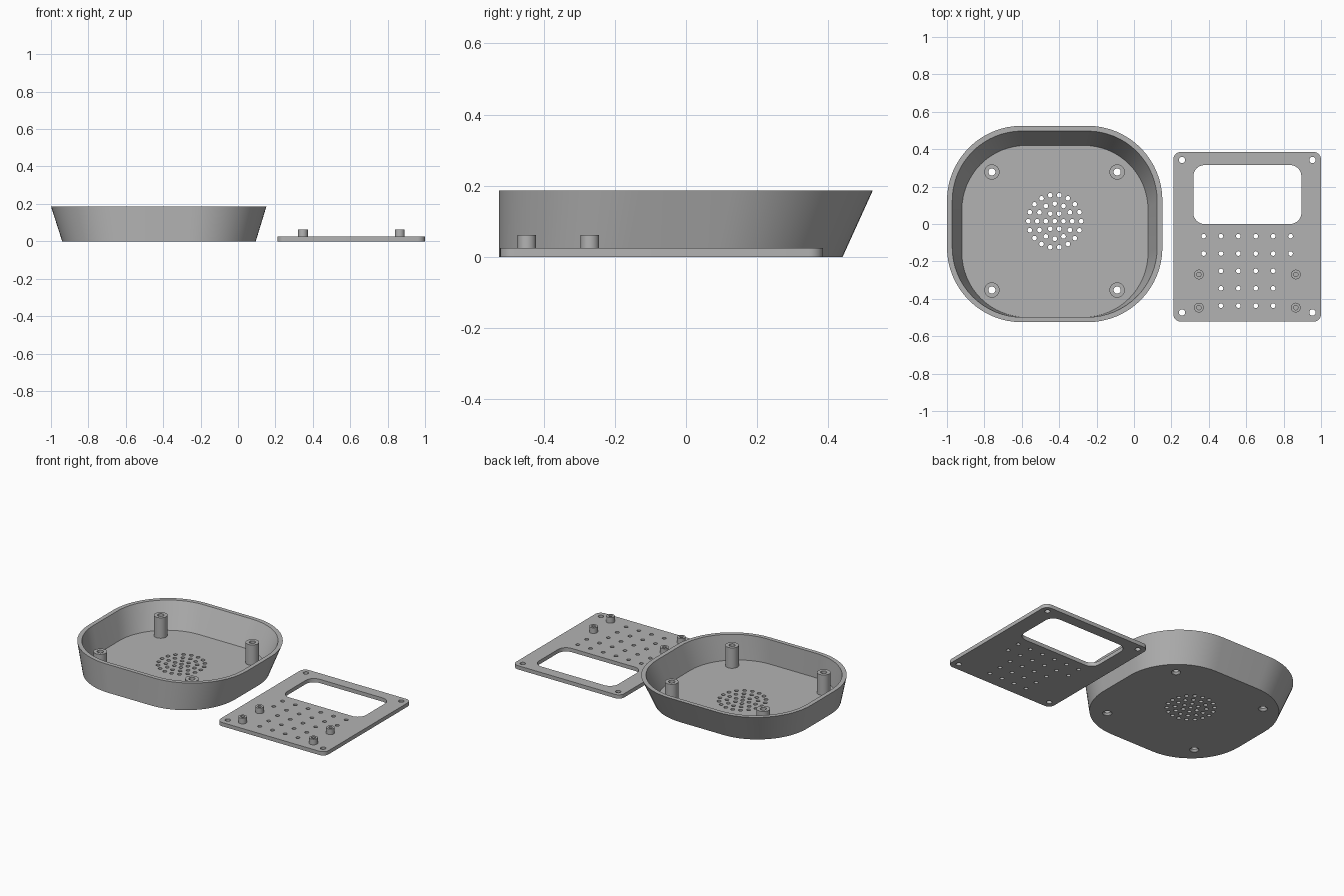
import bpy, bmesh
from math import sin, cos, pi, radians

cube = bpy.data.objects.get("Cube")
if cube:
    bpy.data.objects.remove(cube, do_unlink=True)

grey = bpy.data.materials.new("light grey plastic")
grey.use_nodes = True
COLOUR = (0.45, 0.45, 0.45, 1)
grey.diffuse_color = COLOUR
grey.node_tree.nodes["Principled BSDF"].inputs["Base Color"].default_value = COLOUR


def circle(x, y, r, z, n=24):
    return [(x + r * cos(2 * pi * i / n), y + r * sin(2 * pi * i / n), z) for i in range(n)]


def rounded(x0, x1, y0, y1, r, z, n=16):
    """Rounded rectangle outline, counter-clockwise from the right side."""
    centres = [(x1 - r, y1 - r), (x0 + r, y1 - r), (x0 + r, y0 + r), (x1 - r, y0 + r)]
    pts = []
    for k, (cx, cy) in enumerate(centres):
        for i in range(n + 1):
            a = (k + i / n) * pi / 2
            pts.append((cx + r * cos(a), cy + r * sin(a), z))
    return pts


def loft(bm, loops, ring=False):
    """Skin successive outlines; cap the ends, or close them into a ring."""
    rows = [[bm.verts.new(p) for p in loop] for loop in loops]
    pairs = list(zip(rows, rows[1:]))
    if ring:
        pairs.append((rows[-1], rows[0]))
    else:
        bm.faces.new(rows[0][::-1])
        bm.faces.new(rows[-1])
    for a, b in pairs:
        for i in range(len(a)):
            j = (i + 1) % len(a)
            bm.faces.new((a[i], a[j], b[j], b[i]))


def finish(name, bm):
    bmesh.ops.recalc_face_normals(bm, faces=bm.faces)
    mesh = bpy.data.meshes.new(name)
    bm.to_mesh(mesh)
    bm.free()
    mesh.materials.append(grey)
    obj = bpy.data.objects.new(name, mesh)
    bpy.context.collection.objects.link(obj)
    return obj


def drill(obj, cutter):
    """Cut all holes at once, then drop the cutter."""
    mod = obj.modifiers.new("holes", "BOOLEAN")
    mod.operation, mod.solver, mod.object = "DIFFERENCE", "EXACT", cutter
    graph = bpy.context.evaluated_depsgraph_get()
    mesh = bpy.data.meshes.new_from_object(obj.evaluated_get(graph))
    obj.modifiers.clear()
    obj.data = mesh
    bpy.data.objects.remove(cutter, do_unlink=True)


def smooth(obj):
    bpy.ops.object.select_all(action="DESELECT")
    obj.select_set(True)
    bpy.context.view_layer.objects.active = obj
    bpy.ops.object.shade_smooth_by_angle(angle=radians(30))


def tube(name, x, y, outer, inner, z0, z1):
    bm = bmesh.new()
    loft(bm, [circle(x, y, outer, z0), circle(x, y, outer, z1),
              circle(x, y, inner, z1), circle(x, y, inner, z0)], ring=True)
    smooth(finish(name, bm))


def pin(bm, x, y, r):
    loft(bm, [circle(x, y, r, -0.05, 16), circle(x, y, r, 0.1, 16)])


THICK = 0.025
HEIGHT = 0.187

# Tray with flared sides and an upright front
bm = bmesh.new()
loft(bm, [rounded(-0.94, 0.095, -0.525, 0.44, 0.36, 0),
          rounded(-1, 0.152, -0.525, 0.525, 0.40, HEIGHT),
          rounded(-0.972, 0.124, -0.498, 0.497, 0.373, HEIGHT),
          rounded(-0.92, 0.075, -0.498, 0.42, 0.343, THICK)])
tray = finish("tray", bm)

# Tray holes: countersunk screw holes and a round speaker grille
posts = [(x, y) for x in (-0.76, -0.09) for y in (-0.353, 0.278)]
bm = bmesh.new()
for x, y in posts:
    loft(bm, [circle(x, y, 0.028, -0.01), circle(x, y, 0.028, 0.002),
              circle(x, y, 0.019, 0.014), circle(x, y, 0.019, 0.1)])
pin(bm, -0.424, 0.015, 0.0125)
for k in (1, 2, 3):
    for x, y, z in circle(-0.424, 0.015, 0.047 * k, 0, 6 * k):
        pin(bm, x, y, 0.0125)
drill(tray, finish("tray_cutter", bm))
smooth(tray)

# Screw posts inside the tray
for x, y in posts:
    tube("screw_post", x, y, 0.041, 0.019, THICK, 0.16)

# Cover plate
bm = bmesh.new()
loft(bm, [rounded(0.21, 1, -0.522, 0.385, 0.04, z, 8) for z in (0, THICK)])
plate = finish("cover_plate", bm)

# Plate openings: display window, corner screw holes and vents
bm = bmesh.new()
loft(bm, [rounded(0.317, 0.895, 0, 0.315, 0.06, z, 8) for z in (-0.05, 0.1)])
for x in (0.257, 0.954):
    for y in (-0.473, 0.342):
        pin(bm, x, y, 0.017)
for row in range(5):
    for col in range(6):
        if row < 2 or 0 < col < 5:
            pin(bm, 0.372 + 0.093 * col, -0.065 - 0.093 * row, 0.0125)
drill(plate, finish("plate_cutter", bm))
smooth(plate)

# Board standoffs on the plate
for x in (0.347, 0.865):
    for y in (-0.447, -0.27):
        tube("standoff", x, y, 0.026, 0.012, THICK, 0.062)
